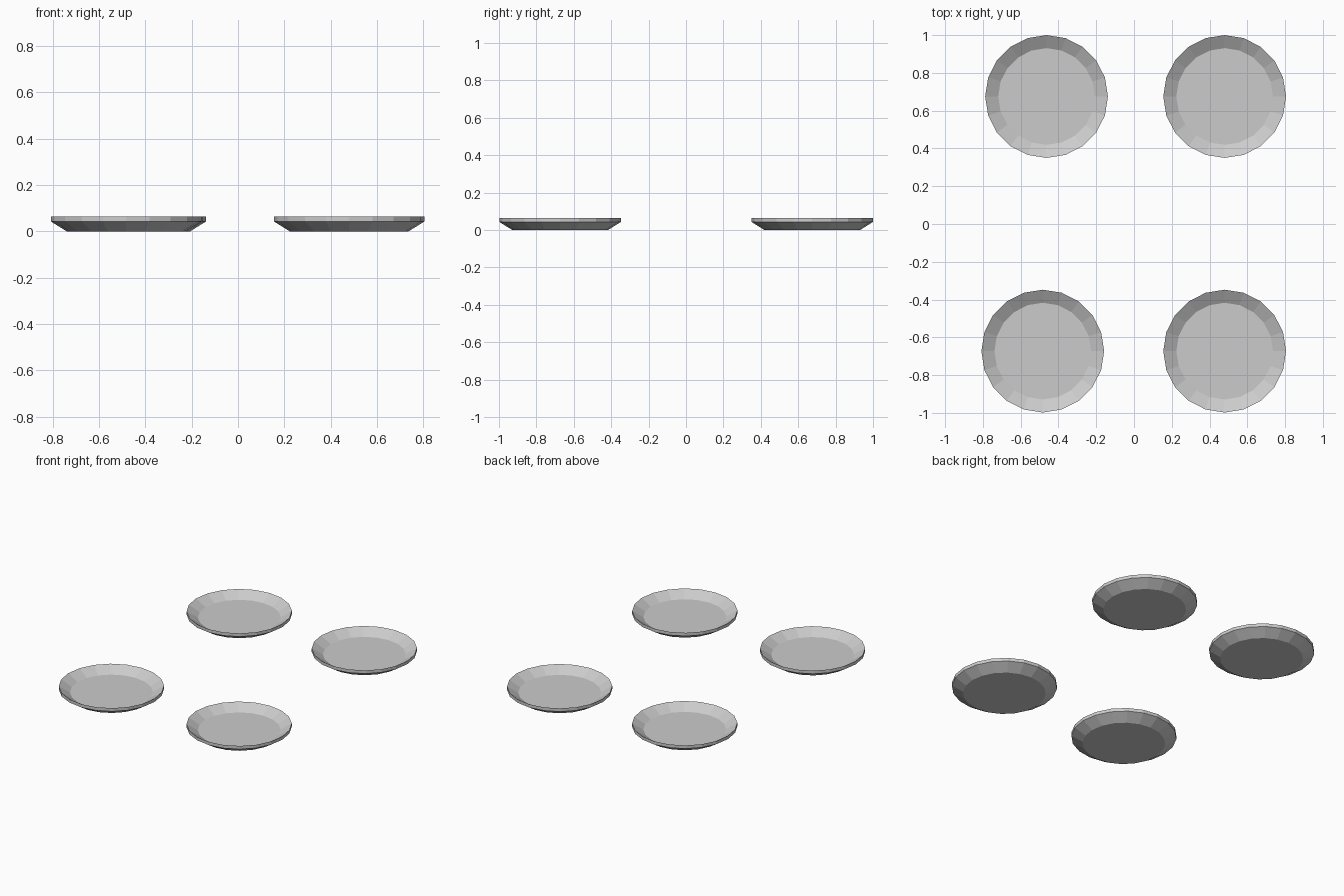
import bpy, bmesh
from math import cos, sin, tau

if "Cube" in bpy.data.objects:
    bpy.data.objects.remove(bpy.data.objects["Cube"])

SIDES = 20
# Half profile (radius, height): underside, flared wall, rim edge, inner floor
PROFILE = [(0.256, 0.0), (0.325, 0.043), (0.325, 0.065), (0.256, 0.023)]


def make_plate(name, x, y):
    bm = bmesh.new()
    rings = [[bm.verts.new((r * cos(tau * i / SIDES), r * sin(tau * i / SIDES), z))
              for i in range(SIDES)] for r, z in PROFILE]
    for a, b in zip(rings, rings[1:]):
        for i in range(SIDES):
            j = (i + 1) % SIDES
            bm.faces.new((a[i], a[j], b[j], b[i]))
    bm.faces.new(rings[0][::-1])   # underside
    bm.faces.new(rings[-1])        # eating surface
    bmesh.ops.recalc_face_normals(bm, faces=bm.faces)
    mesh = bpy.data.meshes.new(name)
    bm.to_mesh(mesh)
    bm.free()
    obj = bpy.data.objects.new(name, mesh)
    obj.location = (x, y, 0)
    bpy.context.collection.objects.link(obj)


# Four plates, set slightly unevenly
make_plate("plate_back_left", -0.463, 0.675)
make_plate("plate_back_right", 0.48, 0.675)
make_plate("plate_front_left", -0.483, -0.673)
make_plate("plate_front_right", 0.48, -0.673)
